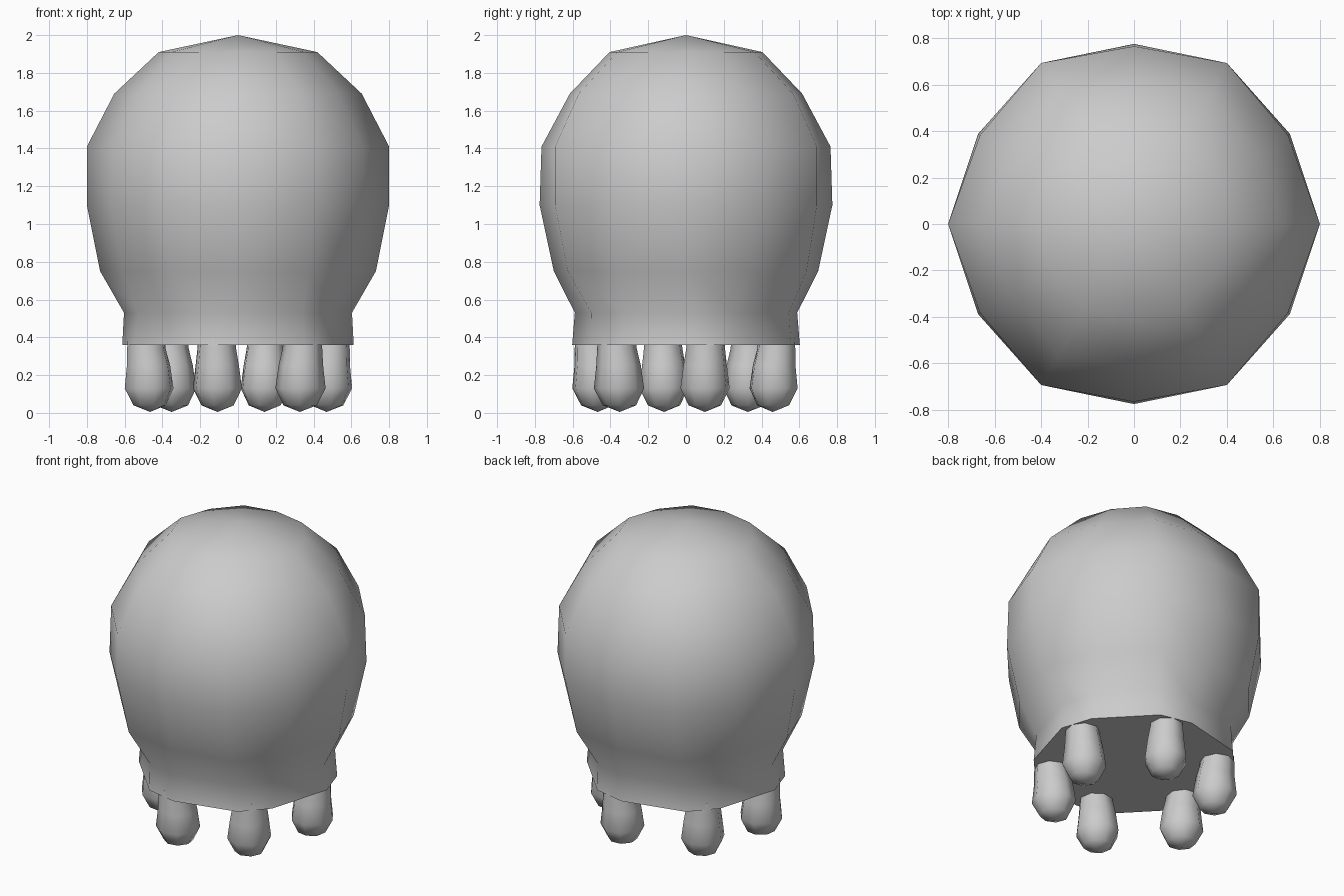
import bpy, bmesh
from math import cos, sin, radians

if "Cube" in bpy.data.objects:
    bpy.data.objects.remove(bpy.data.objects["Cube"])


def loft(name, rings, top=None, bottom=None):
    """Skin a stack of equal-length rings (listed top to bottom), closing both ends."""
    bm = bmesh.new()
    loops = [[bm.verts.new(p) for p in ring] for ring in rings]
    n = len(loops[0])
    for a, b in zip(loops, loops[1:]):
        for i in range(n):
            j = (i + 1) % n
            bm.faces.new((a[i], b[i], b[j], a[j]))
    for loop, tip in ((loops[0], top), (loops[-1], bottom)):
        if tip is None:
            bm.faces.new(loop)
        else:
            v = bm.verts.new(tip)
            for i in range(n):
                bm.faces.new((v, loop[i], loop[(i + 1) % n]))
    bmesh.ops.recalc_face_normals(bm, faces=bm.faces[:])
    mesh = bpy.data.meshes.new(name)
    bm.to_mesh(mesh)
    bm.free()
    obj = bpy.data.objects.new(name, mesh)
    bpy.context.collection.objects.link(obj)
    bpy.ops.object.select_all(action='DESELECT')
    obj.select_set(True)
    bpy.context.view_layer.objects.active = obj
    bpy.ops.object.shade_smooth_by_angle(angle=radians(70))
    return obj


# Domed body: (height, even radius, odd radius, half-angle of each vertex pair).
# Pairs of vertices close in on the six legs towards the bottom.
profile = [
    (1.91, 0.42, 0.405, 15), (1.69, 0.655, 0.615, 15),
    (1.41, 0.80, 0.765, 15), (1.10, 0.80, 0.775, 15),
    (0.75, 0.73, 0.70, 14), (0.53, 0.605, 0.59, 11),
    (0.36, 0.615, 0.605, 10),
]
body_rings = []
for z, even, odd, half in profile:
    ring = []
    for k in range(6):
        for r, a in ((even, 15 - half), (odd, 15 + half)):
            t = radians(60 * k + a)
            ring.append((r * cos(t), r * sin(t), z))
    body_rings.append(ring)
loft("body", body_rings, top=(0, 0, 2.0))

# Six stubby rounded legs: (height, radius, outward distance of centre)
leg_profile = [(0.40, 0.10, 0.50), (0.34, 0.105, 0.50), (0.25, 0.118, 0.488),
               (0.13, 0.133, 0.485), (0.04, 0.088, 0.482)]
for i, angle in enumerate((12, 73, 137, 194, 257, 313)):
    t = radians(angle)
    rings = []
    for z, r, d in leg_profile:
        rings.append([(d * cos(t) + r * cos(t + radians(45 * s)),
                       d * sin(t) + r * sin(t + radians(45 * s)), z) for s in range(8)])
    loft(f"leg_{i + 1}", rings, bottom=(0.48 * cos(t), 0.48 * sin(t), 0.005))
